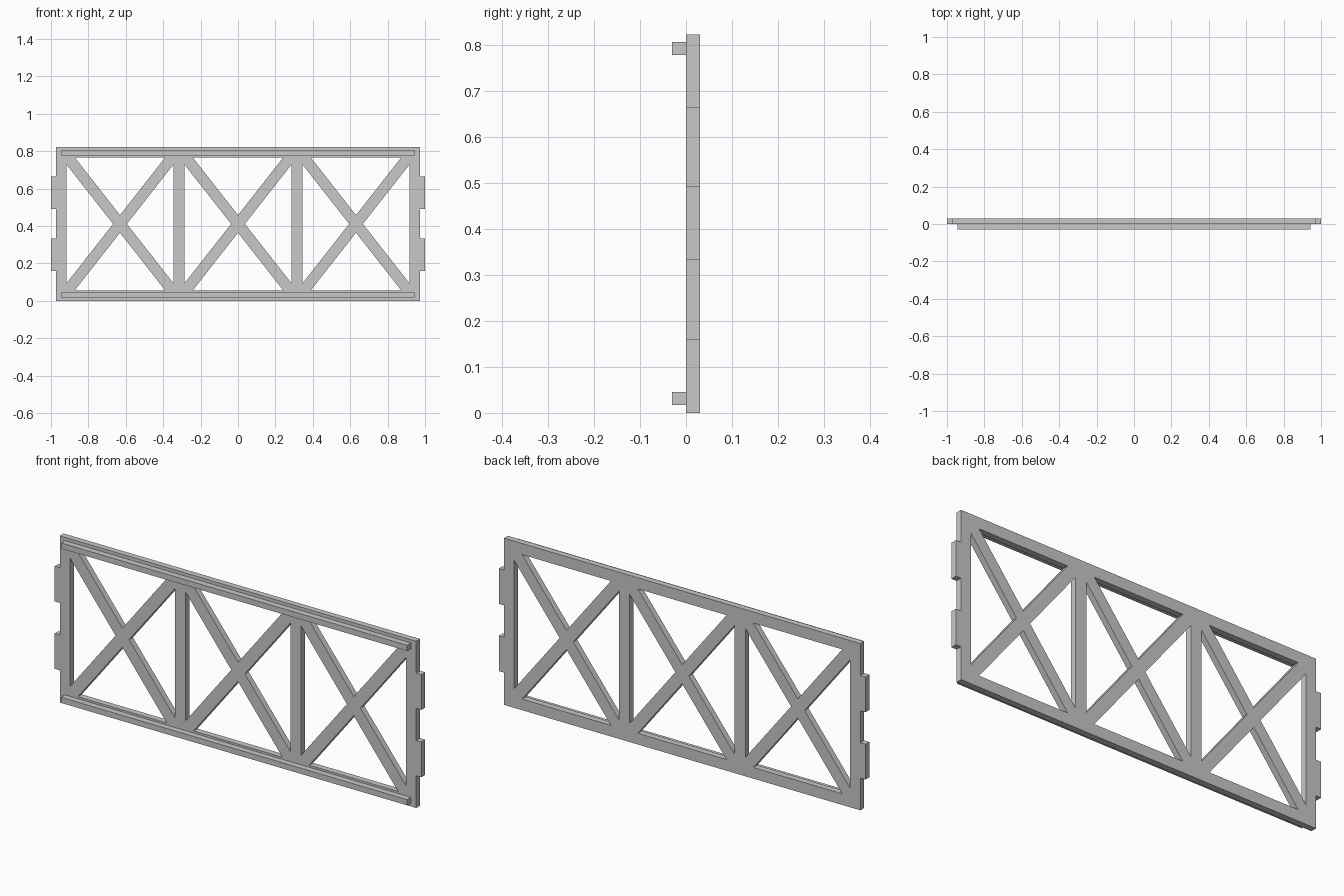
import bpy
from mathutils import Matrix, Vector

cube = bpy.data.objects.get("Cube")
if cube:
    bpy.data.objects.remove(cube, do_unlink=True)

grey = bpy.data.materials.new("light grey")
grey.use_nodes = True
colour = (0.58, 0.58, 0.58, 1)
grey.diffuse_color = colour
grey.node_tree.nodes["Principled BSDF"].inputs["Base Color"].default_value = colour

# Main dimensions
SIDE, TAB, HEIGHT, THICK = 0.972, 1.0, 0.822, 0.03
LOW, HIGH = 0.055, 0.767            # inner edges of the chords
MID = (LOW + HIGH) / 2
SLOPE = 1.275                       # pitch of the diagonal braces
GAP_X = 0.037                       # half brace width measured along x
GAP_Z = GAP_X * SLOPE


def add_loop(curve, points):
    spline = curve.splines.new("POLY")
    spline.points.add(len(points) - 1)
    for point, (x, z) in zip(spline.points, points):
        point.co = (x, z, 0, 1)
    spline.use_cyclic_u = True


# Outline with two tabs on each end
right = [(SIDE, 0)]
for bottom, top in ((0.159, 0.333), (0.491, 0.665)):
    right += [(SIDE, bottom), (TAB, bottom), (TAB, top), (SIDE, top)]
right.append((SIDE, HEIGHT))
left = [(-x, z) for x, z in reversed(right)]

profile = bpy.data.curves.new("truss_panel", "CURVE")
profile.dimensions = "2D"
profile.fill_mode = "BOTH"
profile.extrude = THICK / 2
add_loop(profile, right + left)

# Four triangular windows around the crossed braces of each bay
half_h, half_w = (HIGH - LOW) / 2, 0.286
reach_x = (half_h - GAP_Z) / SLOPE
reach_z = (half_w - GAP_X) * SLOPE
for centre in (-0.631, 0, 0.631):
    for s in (-1, 1):
        add_loop(profile, [(centre, MID + s * GAP_Z),
                           (centre - reach_x, MID + s * half_h),
                           (centre + reach_x, MID + s * half_h)])
        add_loop(profile, [(centre + s * GAP_X, MID),
                           (centre + s * half_w, MID - reach_z),
                           (centre + s * half_w, MID + reach_z)])

# Stand the profile upright and turn it into a mesh
source = bpy.data.objects.new("truss_profile", profile)
bpy.context.collection.objects.link(source)
bpy.context.view_layer.update()
evaluated = source.evaluated_get(bpy.context.evaluated_depsgraph_get())
mesh = bpy.data.meshes.new_from_object(evaluated)
bpy.data.objects.remove(source, do_unlink=True)
upright = Matrix(((1, 0, 0, 0), (0, 0, -1, THICK / 2), (0, 1, 0, 0), (0, 0, 0, 1)))
mesh.transform(upright)
mesh.materials.clear()
mesh.materials.append(grey)
mesh.shade_flat()
panel = bpy.data.objects.new("truss_panel", mesh)
bpy.context.collection.objects.link(panel)

# Square rails on the front of both chords
for name, z in (("bottom_rail", 0.031), ("top_rail", 0.792)):
    bpy.ops.mesh.primitive_cube_add(size=1, location=(0, -THICK / 2, z))
    rail = bpy.context.object
    rail.name = name
    rail.data.transform(Matrix.Diagonal(Vector((1.888, THICK, 0.028, 1))))
    rail.data.materials.append(grey)
